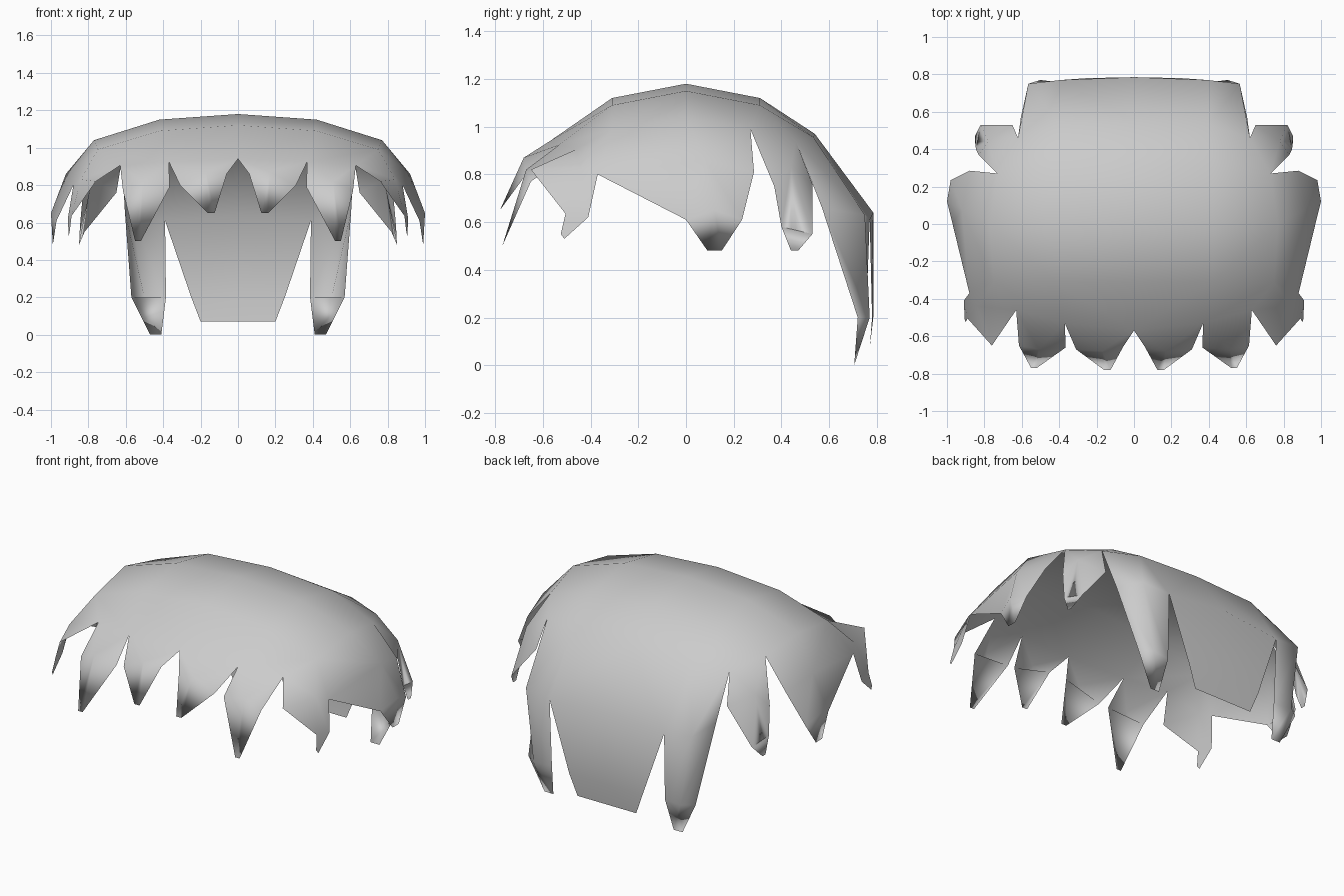
import bpy, bmesh

if "Cube" in bpy.data.objects:
    bpy.data.objects.remove(bpy.data.objects["Cube"])

bm = bmesh.new()
cache = {}


def v(p):
    if p not in cache:
        cache[p] = bm.verts.new(p)
    return cache[p]


def face(*pts):
    bm.faces.new([v(p) for p in pts])


def fan(ridge, rim, closed=True):
    """Raised ridge point joined to every edge of its rim."""
    for a, b in zip(rim, rim[1:] + rim[:1] if closed else rim[1:]):
        face(ridge, a, b)


def spike(ridge, base_a, tip, base_b):
    """Lock whose pointed end is closed on the inside."""
    fan(ridge, base_a + tip + base_b)
    face(base_a[-1], *tip, base_b[0])


def grid(rows):
    for r, s in zip(rows, rows[1:]):
        for i in range(len(r) - 1):
            face(r[i], r[i + 1], s[i + 1], s[i])


# Crown: rows from fringe to nape (right half)
f0, f1, f2 = (0, -.57, .94), (.37, -.53, .925), (.63, -.46, .905)
corner = (.75, -.31, .99)
side_top = (.77, 0, 1.04)
gap4, gap5 = (.73, .27, .99), (.62, .46, .94)
b0, b1 = (0, .54, .97), (.40, .535, .955)
gap3 = (.88, -.37, .80)
grid([
    [f0, f1, f2],
    [(0, -.31, 1.12), (.42, -.31, 1.09), corner],
    [(0, 0, 1.18), (.42, 0, 1.15), side_top],
    [(0, .31, 1.12), (.42, .31, 1.09), gap4],
    [b0, b1, gap5],
])

# Two fringe spikes
spike((.17, -.68, .87), [f0, (.06, -.66, .86)],
      [(.125, -.78, .65), (.16, -.78, .65)], [(.31, -.67, .80), f1])
spike((.51, -.67, .82), [f1, (.365, -.66, .79)],
      [(.52, -.77, .50), (.55, -.77, .50)], [(.615, -.65, .77), f2])

# Temple lock with hooked tip
temple, hook = (.84, -.44, .83), (.89, -.505, .635)
fan(temple, [corner, f2, (.76, -.65, .82), hook, (.91, -.41, .62), gap3])
face(hook, (.90, -.525, .55), (.905, -.51, .53), (.91, -.41, .62))

# Wide side lock
lo_f, lo_b, bulge = (.97, 0, .61), (.98, .235, .61), (1.0, .12, .65)
tip_f, tip_b = (.99, .09, .48), (.99, .15, .48)
fan((.92, .08, .86), [gap3, lo_f, bulge, lo_b, (.88, .285, .81),
                      gap4, side_top, corner])
fan(bulge, [lo_f, tip_f, tip_b, lo_b], False)
face(lo_f, tip_f, tip_b, lo_b)

# Small lock behind the side lock
spike((.78, .44, .83), [gap4, (.83, .37, .75), (.845, .40, .58)],
      [(.85, .44, .48), (.85, .47, .48)],
      [(.82, .53, .55), (.65, .53, .76), gap5])

# Long rear lock
inner = (.39, .77, .61)
e1, r1 = (.605, .57, .66), (.565, .75, .63)
e2, r2, i2 = (.57, .72, .20), (.50, .77, .20), (.385, .755, .20)
toe_a, toe_b = (.47, .705, 0), (.41, .705, 0)
face(gap5, r1, e1)
face(gap5, b1, r1)
face(b1, inner, r1)
grid([[e1, r1, inner], [e2, r2, i2]])
fan(r2, [e2, toe_a, toe_b, i2], False)
face(e2, toe_a, toe_b, i2)

# Tapered nape panel
grid([[b0, b1], [(0, .785, .64), inner],
      [(0, .785, .20), (.25, .78, .20)], [(0, .77, .07), (.20, .77, .07)]])

bmesh.ops.recalc_face_normals(bm, faces=bm.faces)
top = max(bm.faces, key=lambda f: f.calc_center_median().z)
if top.normal.z < 0:
    bmesh.ops.reverse_faces(bm, faces=bm.faces)

mesh = bpy.data.meshes.new("hair_shell")
bm.to_mesh(mesh)
bm.free()
hair = bpy.data.objects.new("hair_shell", mesh)
bpy.context.collection.objects.link(hair)
mesh.shade_smooth()

# Left half
mirror = hair.modifiers.new("mirror", 'MIRROR')
mirror.use_clip = True
mirror.merge_threshold = .001
